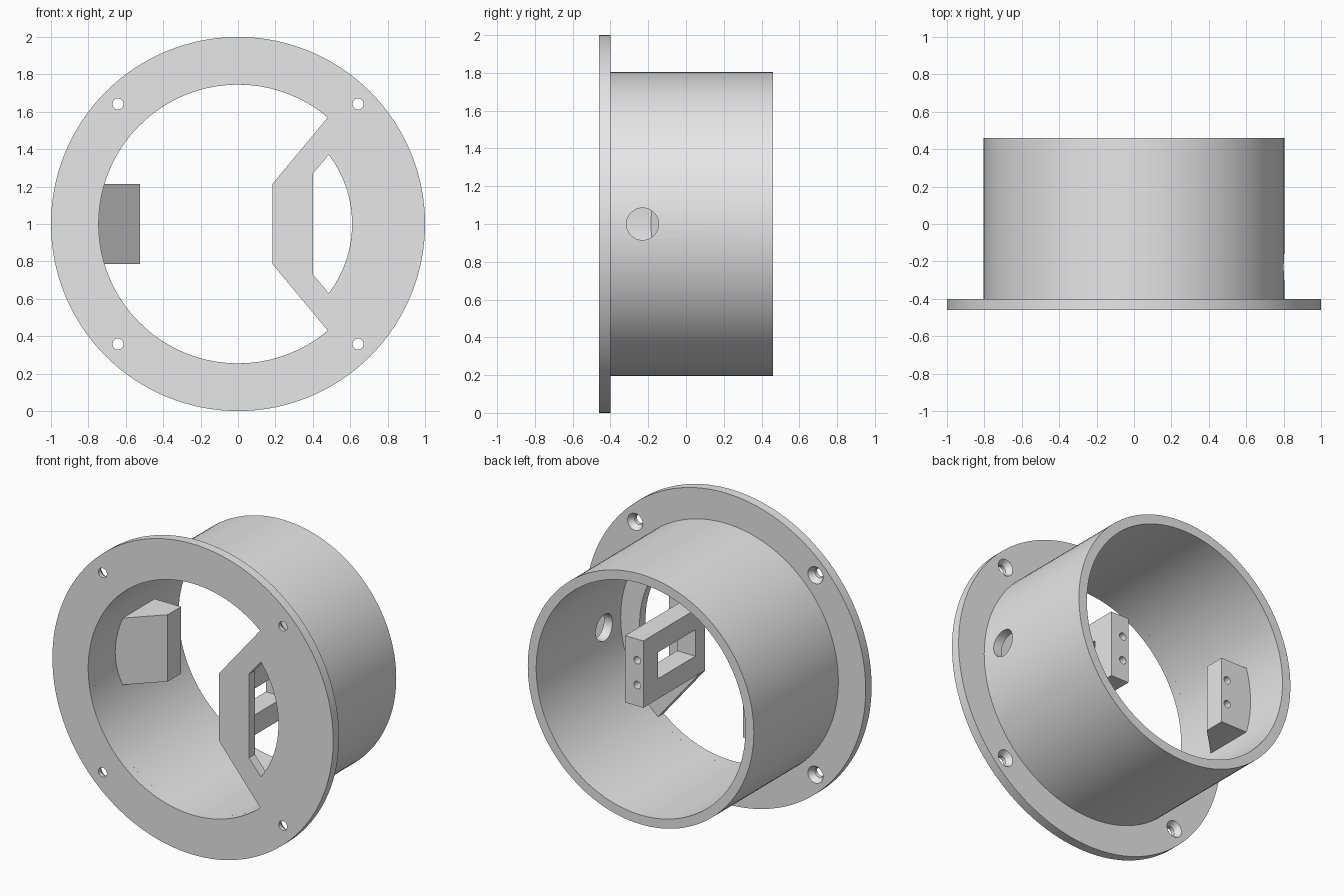
import bpy
import bmesh
from math import sin, cos, pi, radians

old = bpy.data.objects.get("Cube")
if old:
    bpy.data.objects.remove(old, do_unlink=True)

CZ = 1.0                      # height of the ring axis
FRONT, SEAT, BACK = -0.46, -0.40, 0.46
R_IN, R_OUT = 0.745, 0.805
STOP = 0.17                   # rear end of the mounts

grey = bpy.data.materials.new("light_grey")
grey.use_nodes = True
grey.diffuse_color = (0.8, 0.8, 0.8, 1)
grey.node_tree.nodes["Principled BSDF"].inputs["Base Color"].default_value = (0.8, 0.8, 0.8, 1)


def arc(r, a0, a1, n, cx=0.0, cy=0.0):
    """Points on an arc, both ends included, angles in degrees."""
    steps = [radians(a0 + (a1 - a0) * i / n) for i in range(n + 1)]
    return [(cx + r * cos(a), cy + r * sin(a)) for a in steps]


def circle(r, n=128, cx=0.0, cy=0.0):
    return arc(r, 0, 360, n, cx, cy)[:-1]


PLACE = {
    "x": lambda u, v, w: (w, u, CZ + v),
    "y": lambda u, v, w: (u, w, CZ + v),
    "z": lambda u, v, w: (u, v, CZ + w),
}


def prism(name, profile, lo, hi, axis="y", end_profile=None):
    """Solid between a profile at lo and the same (or another) profile at hi."""
    bm = bmesh.new()
    put = PLACE[axis]
    a = [bm.verts.new(put(u, v, lo)) for u, v in profile]
    b = [bm.verts.new(put(u, v, hi)) for u, v in (end_profile or profile)]
    bm.faces.new(a)
    bm.faces.new(b)
    for i in range(len(a)):
        j = (i + 1) % len(a)
        bm.faces.new((a[i], a[j], b[j], b[i]))
    bmesh.ops.recalc_face_normals(bm, faces=bm.faces)
    mesh = bpy.data.meshes.new(name)
    bm.to_mesh(mesh)
    bm.free()
    mesh.materials.append(grey)
    obj = bpy.data.objects.new(name, mesh)
    bpy.context.collection.objects.link(obj)
    return obj


def cut(obj, *cutters):
    """Subtract each cutter, then remove it."""
    for c in cutters:
        c.hide_render = True
        mod = obj.modifiers.new("cut", "BOOLEAN")
        mod.operation = "DIFFERENCE"
        mod.solver = "EXACT"
        mod.object = c
        bpy.context.view_layer.objects.active = obj
        bpy.ops.object.modifier_apply(modifier=mod.name)
        bpy.data.objects.remove(c, do_unlink=True)


def box(u0, u1, v0, v1):
    return [(u0, v0), (u1, v0), (u1, v1), (u0, v1)]


# Flange: main opening with a straight-sided web on the +x side
flange = prism("flange", circle(1.0), FRONT, SEAT)
opening = arc(R_IN, 49.9, 310.1, 96) + [(0.185, -0.215), (0.185, 0.215)]
window = arc(0.61, -37.3, 37.3, 32) + [(0.40, 0.27), (0.40, -0.27)]
cut(flange,
    prism("opening_cutter", opening, FRONT - 0.1, SEAT + 0.1),
    prism("window_cutter", window, FRONT - 0.1, SEAT + 0.1))

# Four countersunk screw holes through the flange
for sx in (-1, 1):
    for sz in (-1, 1):
        spot = (0.642 * sx, 0.642 * sz)
        small, wide = circle(0.03, 32, *spot), circle(0.055, 32, *spot)
        cut(flange,
            prism("screw_cutter", small, FRONT - 0.1, SEAT + 0.1),
            prism("sink_cutter", small, SEAT - 0.035, SEAT + 0.001, end_profile=wide))

# Tube with a cable hole in its +x wall
tube = prism("tube", circle(R_OUT), SEAT, BACK)
cut(tube,
    prism("bore_cutter", circle(R_IN), SEAT - 0.1, BACK + 0.1),
    prism("cable_hole_cutter", circle(0.085, 48, -0.23), 0.6, 0.95, "x"))

# Mounting arm behind the web, with a rectangular slot through it
arm = prism("mounting_arm", box(0.185, 0.315, -0.215, 0.215), SEAT, STOP)
cut(arm, prism("slot_cutter", box(-0.36, 0.02, -0.085, 0.085), 0.1, 0.4, "x"))

# Wedge-shaped mounting block on the -x wall, set into the tube
wedge = [(-0.525, 0.035), (-0.525, STOP), (-0.765, STOP), (-0.765, -0.205)]
block = prism("mounting_block", wedge, -0.215, 0.215, "z")

# Pairs of blind screw holes in the rear of both mounts
for mount, x in ((arm, 0.228), (block, -0.568)):
    for z in (-0.08, 0.08):
        cut(mount, prism("pilot_cutter", circle(0.024, 24, x, z), STOP - 0.11, STOP + 0.1))

# Smooth the round walls, keep the edges crisp
bpy.ops.object.select_all(action="DESELECT")
for part in (flange, tube, arm, block):
    part.select_set(True)
bpy.context.view_layer.objects.active = flange
bpy.ops.object.shade_smooth_by_angle(angle=pi / 6)
